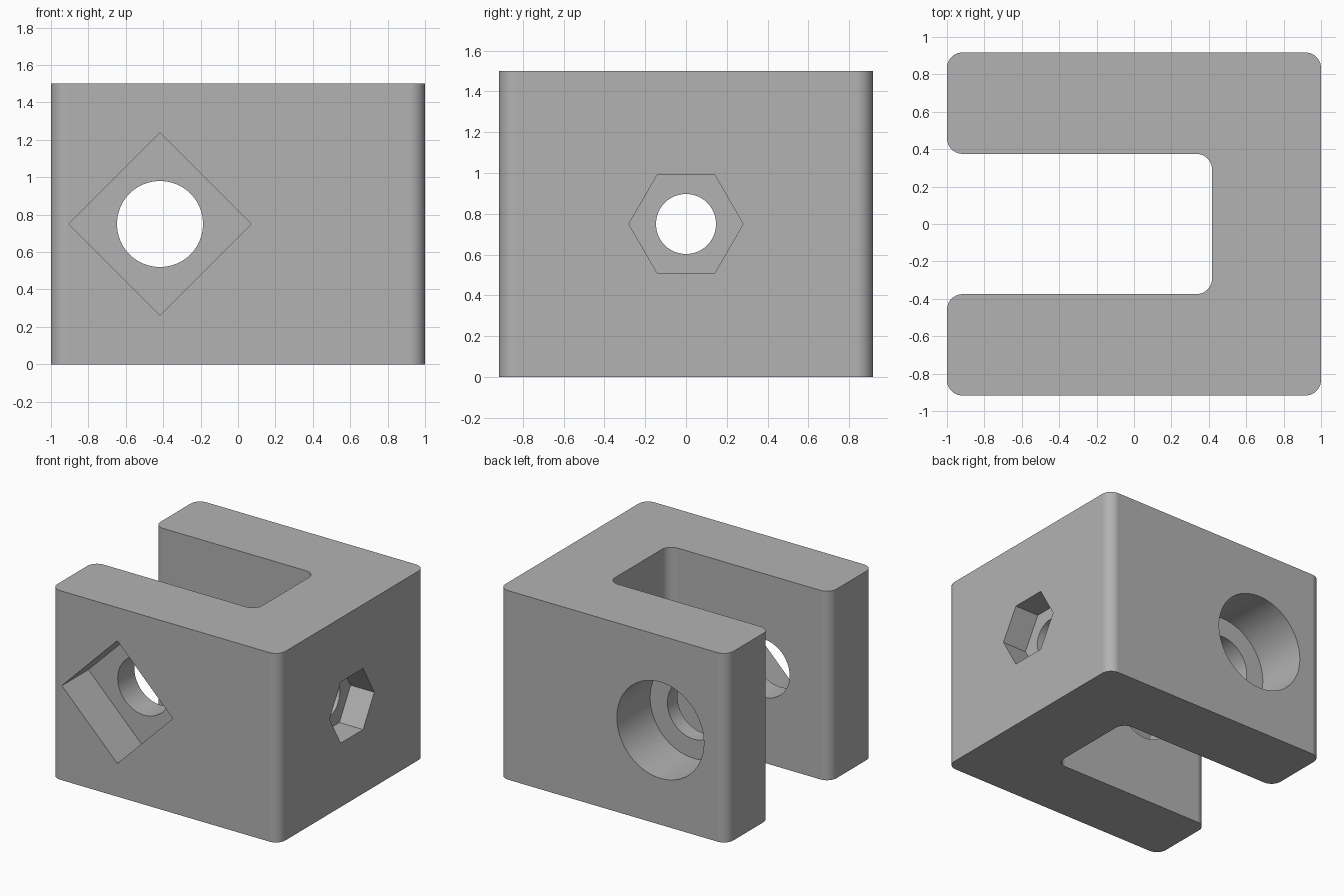
import bpy, bmesh
from math import cos, sin, pi, radians
from mathutils import Vector

if "Cube" in bpy.data.objects:
    bpy.data.objects.remove(bpy.data.objects["Cube"], do_unlink=True)

HALF_Y, HEIGHT = 0.917, 1.5
SLOT_X, SLOT_Y = 0.417, 0.375
BORE_X, MID_Z = -0.417, 0.75

gray = bpy.data.materials.new("plain gray")
gray.use_nodes = True
color = (0.45, 0.45, 0.45, 1)
gray.diffuse_color = color
gray.node_tree.nodes["Principled BSDF"].inputs["Base Color"].default_value = color


def extrude_loop(name, points, direction, round_edges=0):
    """Solid made by sweeping a closed loop of points along a direction."""
    bm = bmesh.new()
    base = bm.faces.new([bm.verts.new(p) for p in points])
    swept = bmesh.ops.extrude_face_region(bm, geom=[base], use_keep_orig=True)
    moved = [g for g in swept["geom"] if isinstance(g, bmesh.types.BMVert)]
    bmesh.ops.translate(bm, verts=moved, vec=direction)
    if round_edges:
        upright = [e for e in bm.edges
                   if abs(e.verts[0].co.z - e.verts[1].co.z) > 0.1]
        bmesh.ops.bevel(bm, geom=upright, offset=round_edges, segments=10,
                        profile=0.5, affect='EDGES')
    bmesh.ops.recalc_face_normals(bm, faces=bm.faces[:])
    mesh = bpy.data.meshes.new(name)
    bm.to_mesh(mesh)
    bm.free()
    mesh.materials.append(gray)
    obj = bpy.data.objects.new(name, mesh)
    bpy.context.collection.objects.link(obj)
    return obj


def cutter(name, sides, radius, center, direction):
    """Regular prism along x or y, with one corner pointing sideways."""
    direction, center = Vector(direction), Vector(center)
    side = Vector((0, 1, 0)) if direction.x else Vector((1, 0, 0))
    up = Vector((0, 0, 1))
    angles = [2 * pi * i / sides for i in range(sides)]
    loop = [center + radius * (side * cos(a) + up * sin(a)) for a in angles]
    obj = extrude_loop(name, loop, direction)
    obj.hide_render = True
    return obj


# U-shaped block with rounded upright edges
outline = [(-1, -HALF_Y), (1, -HALF_Y), (1, HALF_Y), (-1, HALF_Y),
           (-1, SLOT_Y), (SLOT_X, SLOT_Y), (SLOT_X, -SLOT_Y), (-1, -SLOT_Y)]
block = extrude_loop("clamp_block", [(x, y, 0) for x, y in outline],
                     (0, 0, HEIGHT), round_edges=0.083)

# Cross bore with square nut pocket and counterbore, side bore with hex pocket
over = 0.1
front, back = -HALF_Y - over, HALF_Y + over
cutters = [
    cutter("cross_bore", 64, 0.23, (BORE_X, front, MID_Z), (0, 2 * back, 0)),
    cutter("square_pocket", 4, 0.487, (BORE_X, front, MID_Z), (0, 0.333 + over, 0)),
    cutter("counterbore", 64, 0.382, (BORE_X, back, MID_Z), (0, -0.417 - over, 0)),
    cutter("side_bore", 64, 0.147, (1 + over, 0, MID_Z), (-0.8, 0, 0)),
    cutter("hex_pocket", 6, 0.28, (1 + over, 0, MID_Z), (-0.208 - over, 0, 0)),
]

bpy.ops.object.select_all(action='DESELECT')
bpy.context.view_layer.objects.active = block
block.select_set(True)
for tool in cutters:
    mod = block.modifiers.new(tool.name, 'BOOLEAN')
    mod.operation = 'DIFFERENCE'
    mod.solver = 'EXACT'
    mod.object = tool
    bpy.ops.object.modifier_apply(modifier=mod.name)
    bpy.data.objects.remove(tool, do_unlink=True)

# Smooth curved walls, crisp edges, even shading on the flats
bpy.ops.object.shade_smooth_by_angle(angle=radians(30))
weighted = block.modifiers.new("even_flats", 'WEIGHTED_NORMAL')
weighted.keep_sharp = True
